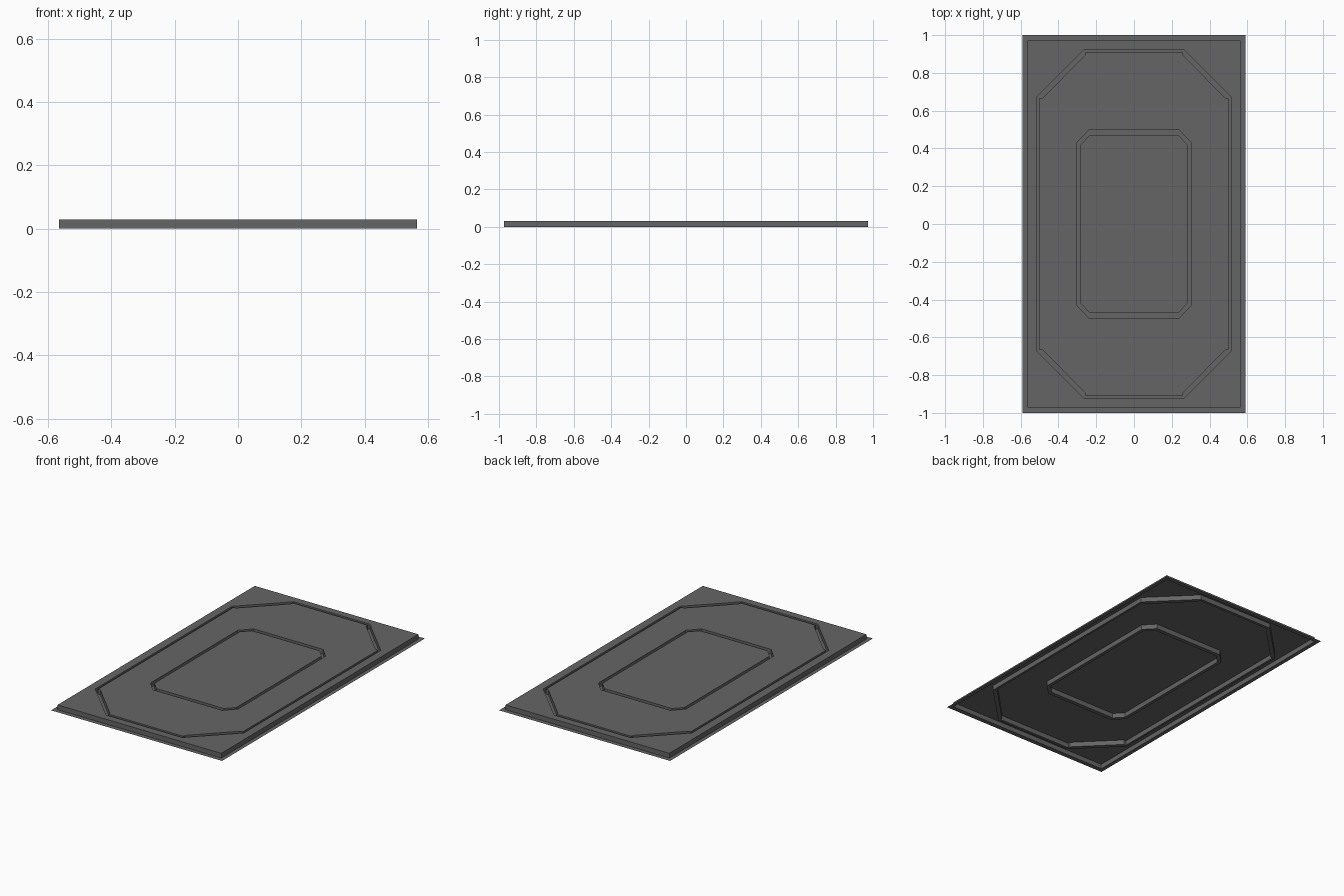
import bpy
import bmesh

cube = bpy.data.objects.get("Cube")
if cube:
    bpy.data.objects.remove(cube, do_unlink=True)

HEIGHT = 0.03


def mirrored(corner):
    """Mirror the points of one corner (+x, +y) into a full outline."""
    back = corner[::-1]
    return (corner + [(-x, y) for x, y in back]
            + [(-x, -y) for x, y in corner] + [(x, -y) for x, y in back])


# Outlines, each given by its +x +y corner
flange_edge = mirrored([(0.59, 1.0)])
panel_edge = mirrored([(0.565, 0.972)])
frame_outer = mirrored([(0.513, 0.675), (0.262, 0.925)])
frame_inner = mirrored([(0.499, 0.668), (0.483, 0.668), (0.26, 0.892), (0.26, 0.908)])
centre_outer = mirrored([(0.303, 0.43), (0.24, 0.497)])
centre_inner = mirrored([(0.283, 0.42), (0.233, 0.472)])

bm = bmesh.new()


def loop(outline, z):
    verts = [bm.verts.new((x, y, z)) for x, y in outline]
    return [bm.edges.new((v, verts[i - 1])) for i, v in enumerate(verts)]


def flat(outline, hole, z):
    """Flat sheet between two outlines, or a full sheet without a hole."""
    edges = loop(outline, z) + (loop(hole, z) if hole else [])
    bmesh.ops.triangle_fill(bm, edges=edges, use_beauty=True, normal=(0, 0, 1))


def wall(outline):
    """Upright wall from the ground to the panel surface."""
    low = [bm.verts.new((x, y, 0)) for x, y in outline]
    high = [bm.verts.new((x, y, HEIGHT)) for x, y in outline]
    for i in range(len(low)):
        bm.faces.new((low[i - 1], low[i], high[i], high[i - 1]))


# Flange, raised panel and two pressed grooves
flat(flange_edge, panel_edge, 0)
flat(panel_edge, frame_outer, HEIGHT)
flat(frame_outer, frame_inner, 0)
flat(frame_inner, centre_outer, HEIGHT)
flat(centre_outer, centre_inner, 0)
flat(centre_inner, None, HEIGHT)
for outline in (panel_edge, frame_outer, frame_inner, centre_outer, centre_inner):
    wall(outline)

# Join the sheet and face it upward
bmesh.ops.remove_doubles(bm, verts=bm.verts, dist=0.0005)
bmesh.ops.recalc_face_normals(bm, faces=bm.faces)
if sum(f.normal.z * f.calc_area() for f in bm.faces) < 0:
    bmesh.ops.reverse_faces(bm, faces=bm.faces)
bmesh.ops.dissolve_limit(bm, angle_limit=0.01, verts=bm.verts, edges=bm.edges)

mesh = bpy.data.meshes.new("pressed_panel")
bm.to_mesh(mesh)
bm.free()
panel = bpy.data.objects.new("pressed_panel", mesh)
bpy.context.collection.objects.link(panel)

# Single dark grey finish
grey = bpy.data.materials.new("dark_grey")
grey.use_nodes = True
colour = (0.13, 0.13, 0.13, 1)
grey.diffuse_color = colour
grey.node_tree.nodes["Principled BSDF"].inputs["Base Color"].default_value = colour
mesh.materials.append(grey)
